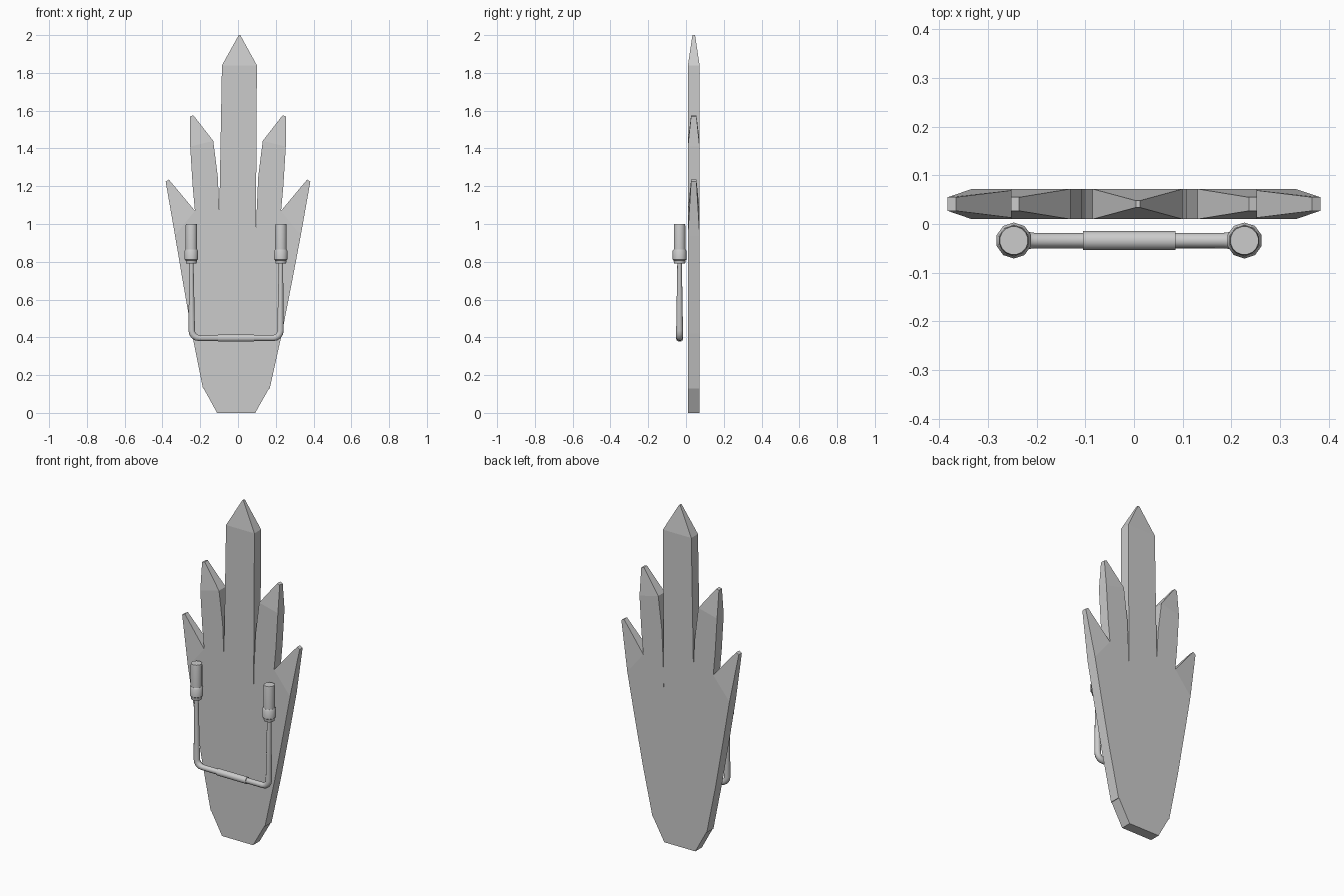
import bpy, bmesh
from math import sin, cos, pi
from mathutils import Vector

if "Cube" in bpy.data.objects:
    bpy.data.objects.remove(bpy.data.objects["Cube"])

CX = -0.01          # axis of the lamp bracket
LY = -0.034         # depth of the lamp bracket
BY = 0.041          # mid depth of the back plate
T = 0.031           # half thickness of the back plate


def make(name, bm):
    bmesh.ops.recalc_face_normals(bm, faces=bm.faces)
    me = bpy.data.meshes.new(name)
    bm.to_mesh(me)
    bm.free()
    ob = bpy.data.objects.new(name, me)
    bpy.context.collection.objects.link(ob)
    return ob


def skin(bm, rings):
    n = len(rings[0])
    for a, b in zip(rings, rings[1:]):
        for i in range(n):
            bm.faces.new((a[i], a[(i + 1) % n], b[(i + 1) % n], b[i]))
    bm.faces.new(rings[0])
    bm.faces.new(rings[-1])


def blade(name, sections):
    """Each section: outer x, z, inner x, z, half thickness."""
    bm = bmesh.new()
    rings = []
    for xo, zo, xi, zi, h in sections:
        pts = ((xo, BY - h, zo), (xi, BY - h, zi), (xi, BY + h, zi), (xo, BY + h, zo))
        rings.append([bm.verts.new(p) for p in pts])
    skin(bm, rings)
    return make(name, bm)


def smooth(ob, angle=0.7):
    bpy.ops.object.select_all(action='DESELECT')
    ob.select_set(True)
    bpy.context.view_layer.objects.active = ob
    bpy.ops.object.shade_smooth_by_angle(angle=angle)


def tube(name, stations, sides=10):
    """Round sections: centre, direction, radius (bracket lies in the xz plane)."""
    bm = bmesh.new()
    rings = []
    for c, d, r in stations:
        side = Vector((d[2], 0, -d[0])).normalized()
        rings.append([bm.verts.new(Vector(c) + side * r * cos(a) + Vector((0, r * sin(a), 0)))
                      for a in (2 * pi * (i + 0.5) / sides for i in range(sides))])
    skin(bm, rings)
    ob = make(name, bm)
    smooth(ob)
    return ob


# centre blade
blade("centre_blade", [(-.11, 0, .09, 0, T), (-.10, 1.0, .095, 1.0, T),
                       (-.085, 1.84, .10, 1.84, T), (.004, 2, .012, 2, .007)])

# side blades, left and right; the foot is shifted slightly to the left
for s, side in ((-1, "left"), (1, "right")):
    def shifted(sections):
        return [(s * xo + CX * max(0, 1 - zo), zo, s * xi + CX * max(0, 1 - zi), zi, h)
                for xo, zo, xi, zi, h in sections]
    blade(side + "_middle_blade", shifted([
        (.101, 0, .09, 0, T), (.179, .14, .09, .14, T), (.198, .6, .09, .6, T),
        (.228, 1.07, .099, 1.07, T), (.24, 1.2, .107, 1.25, T),
        (.253, 1.41, .131, 1.44, T), (.253, 1.57, .236, 1.575, .014)]))
    blade(side + "_outer_blade", shifted([
        (.177, .13, .16, .13, T), (.238, .42, .17, .42, T),
        (.29, .7, .19, .7, T), (.333, .94, .228, 1.07, T),
        (.383, 1.225, .366, 1.235, .014)]))

# bent bracket tube, thinning toward the lamps
ZB, HX, R = .396, .235, .04
half = [((CX + HX - R, LY, ZB), (1, 0, 0), .016)]
for i in range(1, 5):
    a = pi / 2 * i / 4
    half.append(((CX + HX - R + R * sin(a), LY, ZB + R - R * cos(a)),
                 (cos(a), 0, sin(a)), .018))
half.append(((CX + HX + .002, LY, .80), (0, 0, 1), .012))
left = [((2 * CX - c[0], c[1], c[2]), (d[0], 0, -d[2]), r) for c, d, r in reversed(half)]
tube("bracket_tube", left + half)

# sleeve on the cross bar
tube("bracket_sleeve", [((CX - .095, LY, ZB), (1, 0, 0), .020),
                        ((CX + .095, LY, ZB), (1, 0, 0), .020)], 12)

# lamps with stepped sockets
for s, side in ((-1, "left"), (1, "right")):
    x = CX + s * (HX + .002)
    for part, prof in (("lamp_socket", [(.79, .029), (.808, .032), (.812, .037),
                                        (.858, .037), (.866, .032)]),
                       ("lamp_bulb", [(.85, .031), (.99, .031), (1.0, .029)])):
        tube(f"{side}_{part}", [((x, LY, z), (0, 0, 1), r) for z, r in prof],
             10 if part == "lamp_socket" else 16)
